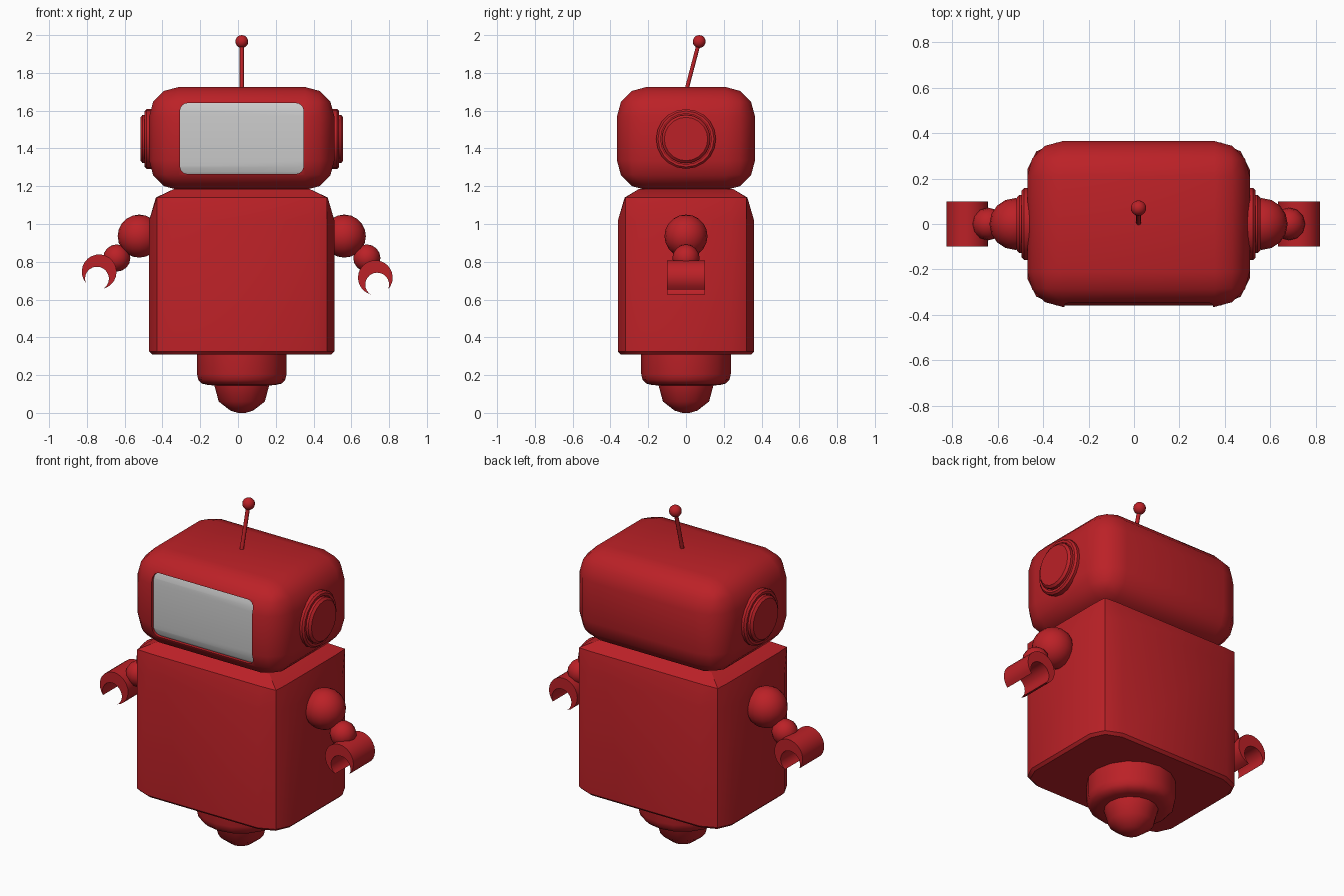
import bpy, bmesh, math
from mathutils import Vector, Matrix

if "Cube" in bpy.data.objects:
    bpy.data.objects.remove(bpy.data.objects["Cube"])

CX = 0.02  # centre line of the body

red = bpy.data.materials.new("red")
red.diffuse_color = (0.5, 0.015, 0.02, 1)
red.use_nodes = True
red.node_tree.nodes["Principled BSDF"].inputs["Base Color"].default_value = red.diffuse_color


def finish(name, bm, mat=red, angle=40):
    bmesh.ops.recalc_face_normals(bm, faces=bm.faces)
    me = bpy.data.meshes.new(name)
    bm.to_mesh(me)
    bm.free()
    ob = bpy.data.objects.new(name, me)
    bpy.context.collection.objects.link(ob)
    if mat:
        me.materials.append(mat)
    smooth(ob, angle)
    return ob


def smooth(ob, angle=40):
    bpy.ops.object.select_all(action='DESELECT')
    ob.select_set(True)
    bpy.context.view_layer.objects.active = ob
    bpy.ops.object.shade_smooth_by_angle(angle=math.radians(angle))


def loft(bm, rings):
    """Bridge rings of points and cap both ends."""
    vs = [[bm.verts.new(p) for p in r] for r in rings]
    n = len(vs[0])
    for a, b in zip(vs, vs[1:]):
        for i in range(n):
            bm.faces.new((a[i], a[(i + 1) % n], b[(i + 1) % n], b[i]))
    bm.faces.new(vs[0])
    bm.faces.new(vs[-1])


def lathe(name, profile, mtx, n=16):
    """Profile of (radius, height) turned about local z."""
    bm = bmesh.new()
    loft(bm, [[mtx @ Vector((r * math.cos(t), r * math.sin(t), z))
               for t in [2 * math.pi * i / n for i in range(n)]] for r, z in profile])
    return finish(name, bm)


def ball(name, loc, r, u=16, v=10):
    bm = bmesh.new()
    bmesh.ops.create_uvsphere(bm, u_segments=u, v_segments=v, radius=r,
                              matrix=Matrix.Translation(loc))
    return finish(name, bm)


def box(name, lo, hi, bevel, seg, mat=red, only_y=False):
    lo, hi = Vector(lo), Vector(hi)
    bm = bmesh.new()
    bmesh.ops.create_cube(bm, size=1, matrix=Matrix.Translation((lo + hi) / 2)
                          @ Matrix.Diagonal((*(hi - lo), 1)))
    edges = [e for e in bm.edges
             if not only_y or abs(e.verts[0].co.y - e.verts[1].co.y) > 0.01]
    bmesh.ops.bevel(bm, geom=edges, offset=bevel, segments=seg, profile=0.5, affect='EDGES')
    return finish(name, bm, mat)


def boolean(ob, cutter, op):
    m = ob.modifiers.new("cut", 'BOOLEAN')
    m.operation, m.object, m.solver = op, cutter, 'EXACT'
    bpy.ops.object.select_all(action='DESELECT')
    bpy.context.view_layer.objects.active = ob
    ob.select_set(True)
    bpy.ops.object.modifier_apply(modifier=m.name)
    smooth(ob)


# Torso: sharp corners with slightly swollen sides that flatten at the shoulders
def section(hx, hy, swell, z):
    q = [(hx + swell, hy - 0.08), (hx, hy), (hx - 0.09, hy + swell)]
    pts = q + [(-x, y) for x, y in reversed(q)]
    pts += [(-x, -y) for x, y in q] + [(x, -y) for x, y in reversed(q)]
    return [(CX + x, y, z) for x, y in pts]


bm = bmesh.new()
loft(bm, [section(0.44, 0.31, 0.035, 0.31), section(0.45, 0.32, 0.04, 0.325),
          section(0.45, 0.32, 0.04, 1.02), section(0.45, 0.32, 0.005, 1.14),
          section(0.36, 0.25, 0.0, 1.185)])
finish("torso", bm, angle=30)

# Base and foot
lathe("base", [(0.237, 0.33), (0.237, 0.205), (0.23, 0.175), (0.21, 0.155), (0.18, 0.148),
               (0.145, 0.145), (0.122, 0.06), (0.06, 0.012), (0.02, 0.0)],
      Matrix.Translation((CX, 0, 0)))

# Head with a recessed screen
head_box = ((CX - 0.49, -0.365, 1.18), (CX + 0.49, 0.365, 1.725))
head = box("head", *head_box, 0.155, 3)
screen = box("screen", *head_box, 0.155, 8, mat=None)
screen.data.transform(Matrix.Translation((0, 0.02, 0)))
cutter = box("screen_cutter", (CX - 0.327, -0.6, 1.265), (CX + 0.327, -0.29, 1.64),
             0.04, 4, mat=None, only_y=True)
boolean(head, cutter, 'DIFFERENCE')
boolean(screen, cutter, 'INTERSECT')
if len(head.data.materials) == 0 or head.data.materials[0] is None:
    head.data.materials.clear()
    head.data.materials.append(red)
bpy.data.objects.remove(cutter)

# Antenna
foot, tip = Vector((CX, 0.0, 1.70)), Vector((CX, 0.07, 1.966))
axis = tip - foot
lathe("antenna_rod", [(0.011, 0), (0.011, axis.length)],
      Matrix.Translation(foot) @ axis.to_track_quat('Z', 'Y').to_matrix().to_4x4(), 10)
ball("antenna_ball", tip, 0.034)


# Claw: round bar with an offset bore that opens downward
def claw(name, x, z, ang, ro=0.092, ri=0.063, d=0.038, w=0.1):
    t = (d * d + ro * ro - ri * ri) / (2 * d)
    h = math.sqrt(ro * ro - t * t)
    a, b = math.atan2(h, t), math.atan2(h, t - d)
    n = 20
    pts = []
    for i in range(n + 1):
        u = a + (2 * math.pi - 2 * a) * i / n
        pts.append((ro * math.cos(u), ro * math.sin(u)))
    for i in range(1, n):
        u = (2 * math.pi - b) - (2 * math.pi - 2 * b) * i / n
        pts.append((d + ri * math.cos(u), ri * math.sin(u)))
    c, s = math.cos(ang), math.sin(ang)
    bm = bmesh.new()
    loft(bm, [[(x + p * c - q * s, y, z + p * s + q * c) for p, q in pts] for y in (-w, w)])
    finish(name, bm)


# Ears and arms on both sides
for side, s in (("left", -1), ("right", 1)):
    lathe(side + "_ear", [(0.15, 0.44), (0.158, 0.475), (0.158, 0.505), (0.148, 0.515),
                          (0.134, 0.515), (0.134, 0.507), (0.128, 0.507), (0.128, 0.525),
                          (0.115, 0.537)],
          Matrix.Translation((CX, 0, 1.45)) @ Matrix.Rotation(s * math.pi / 2, 4, 'Y'), 20)
    ball(side + "_shoulder", (CX + s * 0.543, 0, 0.936), 0.114)
    ball(side + "_elbow", (CX + s * 0.662, 0, 0.82), 0.072, 12, 8)
claw("left_claw", -0.735, 0.747, math.radians(-108))
claw("right_claw", 0.727, 0.716, math.radians(-75))
